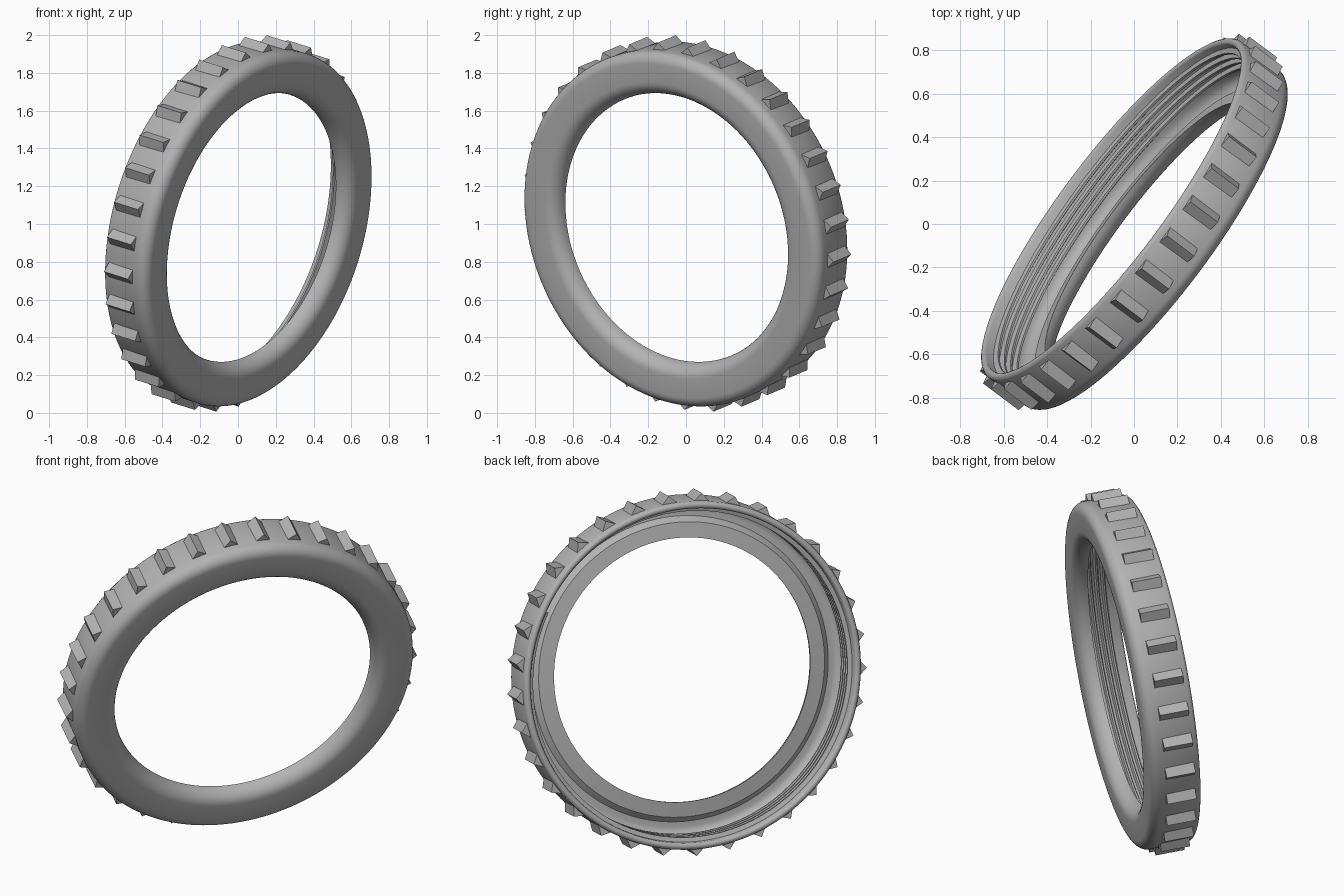
import bpy, bmesh, math
from mathutils import Matrix, Vector

if "Cube" in bpy.data.objects:
    bpy.data.objects.remove(bpy.data.objects["Cube"])

# Tilted frame: local x is the uphill radius, local z points out of the threaded opening
up = Vector((0.195, -0.146, 0.97)).normalized()
axis = Vector((-0.776, 0.582, 0.244)).normalized()
up = (up - axis * up.dot(axis)).normalized()
side = axis.cross(up)
FRAME = Matrix((up, side, axis)).transposed().to_4x4()
FRAME.translation = (0, 0, 1)

grey = bpy.data.materials.new("grey_plastic")
grey.diffuse_color = (0.45, 0.45, 0.45, 1)
grey.use_nodes = True
grey.node_tree.nodes["Principled BSDF"].inputs["Base Color"].default_value = grey.diffuse_color


def polar(r, a, z):
    return Vector((r * math.cos(a), r * math.sin(a), z))


def arc(cr, cz, rx, rz, a0, a1, n):
    pts = []
    for i in range(n + 1):
        a = math.radians(a0 + (a1 - a0) * i / n)
        pts.append((cr + rx * math.cos(a), cz + rz * math.sin(a)))
    return pts


def finish(bm, name, angle):
    bmesh.ops.recalc_face_normals(bm, faces=bm.faces)
    bm.transform(FRAME)
    me = bpy.data.meshes.new(name)
    bm.to_mesh(me)
    bm.free()
    me.materials.append(grey)
    ob = bpy.data.objects.new(name, me)
    bpy.context.collection.objects.link(ob)
    bpy.ops.object.select_all(action='DESELECT')
    ob.select_set(True)
    bpy.context.view_layer.objects.active = ob
    bpy.ops.object.shade_smooth_by_angle(angle=math.radians(angle))
    return ob


def bridge(bm, a, b):
    n = len(a)
    for i in range(n):
        bm.faces.new((a[i], a[(i + 1) % n], b[(i + 1) % n], b[i]))


# Ring shell: closed profile of (radius, height) turned round the axis
profile = [(0.735, -0.07)]
profile += arc(0.81, -0.07, 0.075, 0.083, 190, 270, 7)      # rounded hole lip
profile += arc(0.912, -0.095, 0.058, 0.058, 270, 360, 8)    # rounded front corner
profile += [(0.967, 0.115)]
profile += arc(0.947, 0.112, 0.019, 0.019, 20, 160, 5)      # rim bead
profile += [(0.929, -0.06)]
profile += arc(0.88, -0.06, 0.049, 0.05, -15, -90, 5)       # inside fillet
profile += [(0.85, -0.108), (0.82, -0.08)]
SEG = 144
bm = bmesh.new()
rings = [[bm.verts.new(polar(r, 2 * math.pi * s / SEG, z)) for r, z in profile]
         for s in range(SEG)]
for s in range(SEG):
    bridge(bm, rings[s], rings[(s + 1) % SEG])
finish(bm, "ring_shell", 35)

# Grip teeth: triangular prisms round the outside
TEETH = 33
bm = bmesh.new()
for k in range(TEETH):
    mid = math.radians(2.73) + 2 * math.pi * k / TEETH
    section = [(0.958, -0.053), (1.008, 0), (0.958, 0.053)]
    ends = [[bm.verts.new(polar(r, mid + d, z)) for r, d in section] for z in (-0.068, 0.095)]
    bridge(bm, *ends)
    for e in ends:
        bm.faces.new(e)
finish(bm, "grip_teeth", 20)

# Internal screw thread: ridge wound along the inner wall
TURNS, STEPS, PITCH = 4, 96, 0.037
start = math.radians(60)
bm = bmesh.new()
sections = []
for i in range(TURNS * STEPS + 1):
    a = start + 2 * math.pi * i / STEPS
    z = 0.085 - PITCH * i / STEPS
    ridge = [(0.935, 0.014), (0.905, 0.005), (0.905, -0.005), (0.935, -0.014)]
    sections.append([bm.verts.new(polar(r, a, z + d)) for r, d in ridge])
for a, b in zip(sections, sections[1:]):
    bridge(bm, a, b)
bm.faces.new(sections[0])
bm.faces.new(sections[-1])
finish(bm, "screw_thread", 30)
